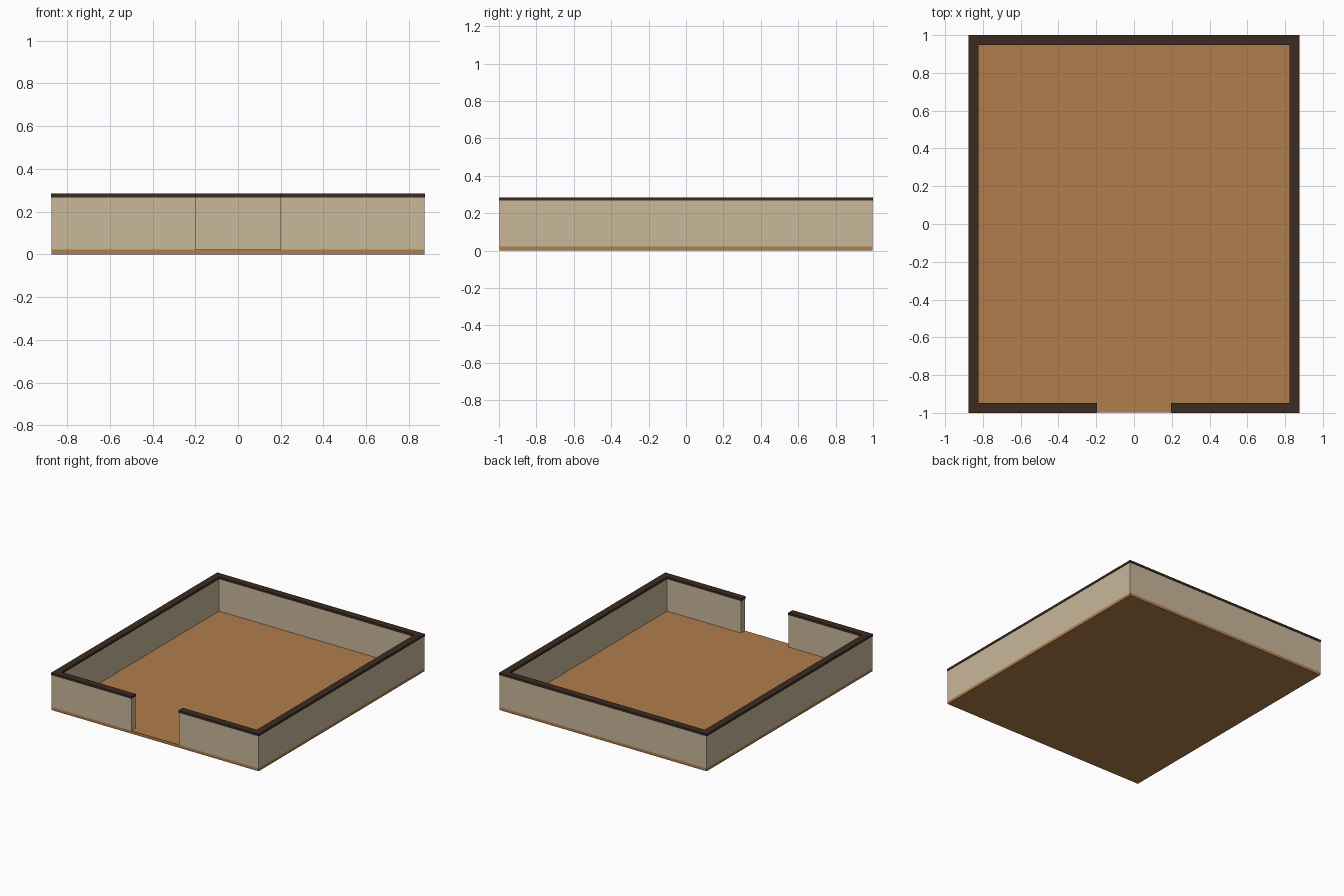
import bpy
import bmesh

cube = bpy.data.objects.get("Cube")
if cube:
    bpy.data.objects.remove(cube, do_unlink=True)


def material(name, rgb):
    mat = bpy.data.materials.new(name)
    mat.use_nodes = True
    color = (*rgb, 1)
    mat.diffuse_color = color
    mat.node_tree.nodes["Principled BSDF"].inputs["Base Color"].default_value = color
    return mat


def prism(name, outline, bottom, top, mat):
    """Extrude a flat outline between two heights."""
    bm = bmesh.new()
    base = bm.faces.new([bm.verts.new((x, y, bottom)) for x, y in outline])
    ext = bmesh.ops.extrude_face_region(bm, geom=[base])
    for v in ext["geom"]:
        if isinstance(v, bmesh.types.BMVert):
            v.co.z = top
    bmesh.ops.recalc_face_normals(bm, faces=bm.faces)
    mesh = bpy.data.meshes.new(name)
    bm.to_mesh(mesh)
    bm.free()
    mesh.materials.append(mat)
    obj = bpy.data.objects.new(name, mesh)
    bpy.context.collection.objects.link(obj)
    return obj


def ring(half_x, half_y, thick, gap):
    """Rectangular wall plan, open across the front doorway."""
    ix, iy = half_x - thick, half_y - thick
    right = [(-gap, -iy), (-gap, -half_y), (-half_x, -half_y), (-half_x, half_y)]
    left = [(-x, y) for x, y in reversed(right)]
    inner = [(ix, -iy), (ix, iy), (-ix, iy), (-ix, -iy)]
    return right + left + inner


wood = material("warm wood", (0.434, 0.205, 0.069))
plaster = material("beige plaster", (0.584, 0.479, 0.323))
dark = material("dark brown trim", (0.044, 0.024, 0.015))

# Floor slab
HX, HY = 0.872, 0.997
prism("floor", [(-HX, -HY), (HX, -HY), (HX, HY), (-HX, HY)], 0, 0.022, wood)

# Walls with a front doorway
prism("walls", ring(HX, HY, 0.047, 0.2), 0.022, 0.267, plaster)

# Capping strip, slightly wider than the walls
prism("wall_cap", ring(HX + 0.003, HY + 0.003, 0.053, 0.197), 0.267, 0.284, dark)
